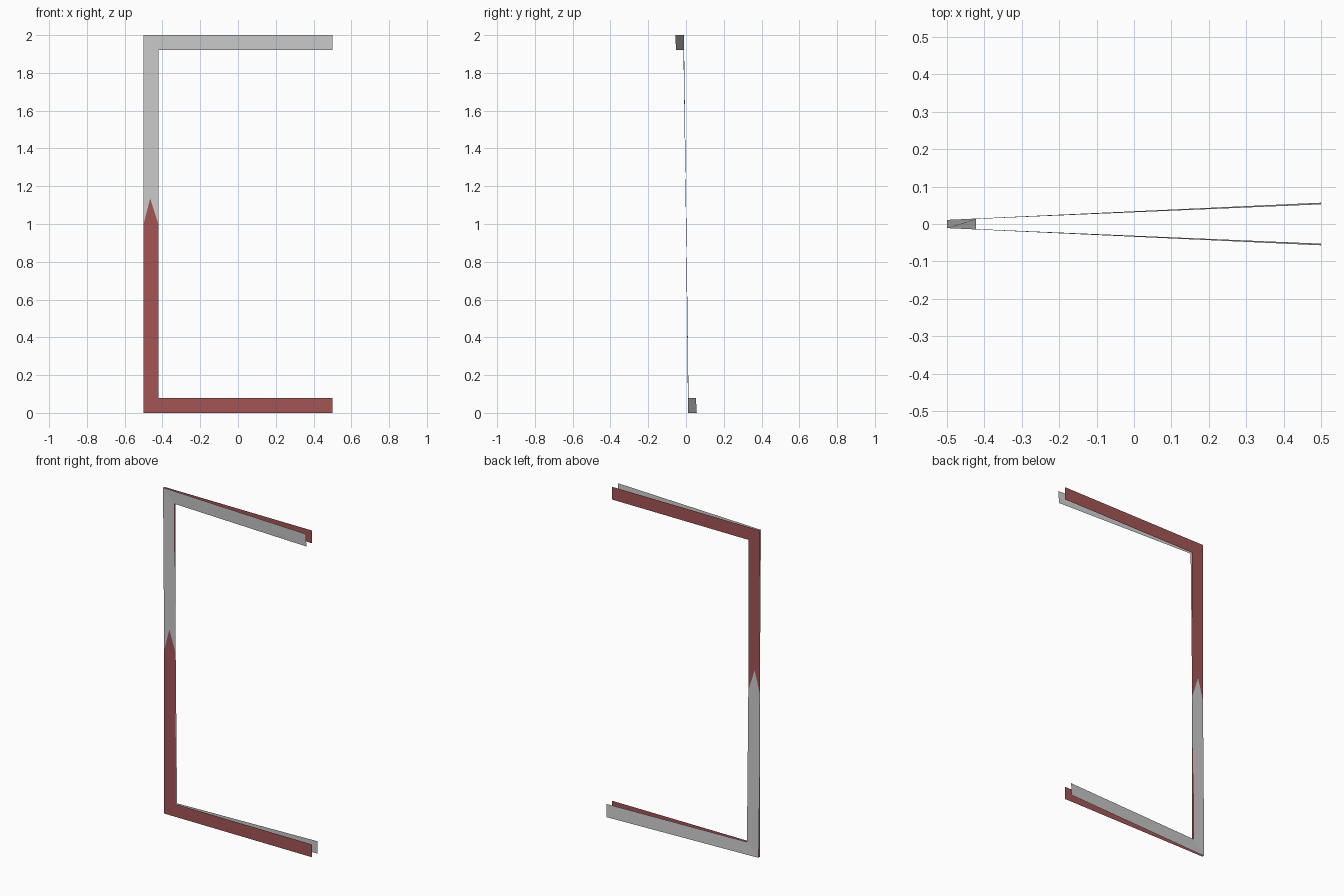
import bpy

if "Cube" in bpy.data.objects:
    bpy.data.objects.remove(bpy.data.objects["Cube"])

W = 0.078  # width of the strip

# C-shaped outline: outer and inner corners, open towards +x
OUTER = [(0.5, 2), (-0.5, 2), (-0.5, 0), (0.5, 0)]
INNER = [(0.5, 2 - W), (-0.5 + W, 2 - W), (-0.5 + W, W), (0.5, W)]


def c_frame(name, depth):
    """Thin C-shaped sheet whose y position is given by depth(x, z)."""
    verts = [(x, depth(x, z), z) for x, z in OUTER + INNER]
    faces = [(i, i + 1, i + 5, i + 4) for i in range(3)]
    mesh = bpy.data.meshes.new(name)
    mesh.from_pydata(verts, [], faces)
    obj = bpy.data.objects.new(name, mesh)
    bpy.context.collection.objects.link(obj)
    return obj


# Flat red frame
red_frame = c_frame("flat_frame", lambda x, z: 0.0)
red = bpy.data.materials.new("red")
red.diffuse_color = (0.37, 0.09, 0.09, 1)
red.use_nodes = True
red.node_tree.nodes["Principled BSDF"].inputs["Base Color"].default_value = red.diffuse_color
red_frame.data.materials.append(red)

# Grey frame, twisted through the red one about mid height
c_frame("twisted_frame", lambda x, z: (1 - z) * (0.011 + 0.046 * (x + 0.5)))
